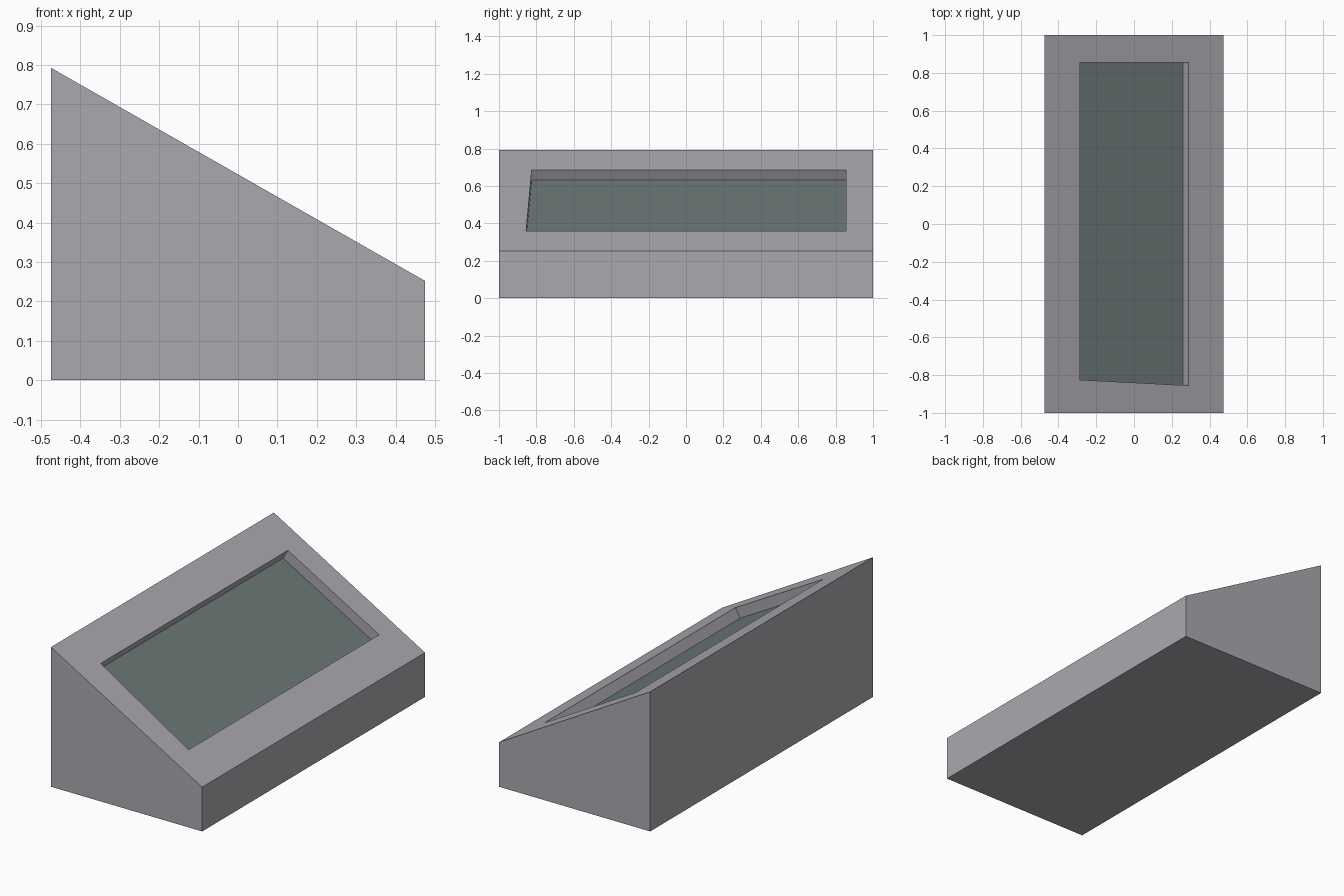
import bpy
import bmesh
from mathutils import Vector

cube = bpy.data.objects.get("Cube")
if cube:
    bpy.data.objects.remove(cube, do_unlink=True)

HALF_X, HALF_Y = 0.475, 1.0
HIGH, LOW = 0.793, 0.252
DEPTH = 0.06


def make_material(name, rgb):
    mat = bpy.data.materials.new(name)
    mat.use_nodes = True
    color = (*rgb, 1.0)
    mat.diffuse_color = color
    mat.node_tree.nodes["Principled BSDF"].inputs["Base Color"].default_value = color
    return mat


def slope_point(x, y):
    t = (x + HALF_X) / (2 * HALF_X)
    return Vector((x, y, HIGH + (LOW - HIGH) * t))


bm = bmesh.new()


def ring(points):
    return [bm.verts.new(p) for p in points]


def bridge(a, b):
    for i in range(4):
        j = (i + 1) % 4
        bm.faces.new((a[i], a[j], b[j], b[i]))


# Rings run from the base up over the rim and down into the recess
corners = [(-HALF_X, -HALF_Y), (HALF_X, -HALF_Y), (HALF_X, HALF_Y), (-HALF_X, HALF_Y)]
opening = [(-0.285, -0.825), (0.288, -0.855), (0.288, 0.855), (-0.285, 0.855)]
normal = Vector((HIGH - LOW, 0, 2 * HALF_X)).normalized()

base = ring([(x, y, 0) for x, y in corners])
edge = ring([slope_point(x, y) for x, y in corners])
rim = ring([slope_point(x, y) for x, y in opening])
floor = ring([slope_point(x, y) - normal * DEPTH for x, y in opening])

bm.faces.new(base[::-1])
bridge(base, edge)    # outer walls
bridge(edge, rim)     # sloped border
bridge(rim, floor)    # recess walls
panel = bm.faces.new(floor)
panel.material_index = 1
bmesh.ops.recalc_face_normals(bm, faces=bm.faces)

mesh = bpy.data.meshes.new("sloped_housing")
bm.to_mesh(mesh)
bm.free()
mesh.materials.append(make_material("warm grey", (0.41, 0.395, 0.425)))
mesh.materials.append(make_material("dark green grey", (0.15, 0.19, 0.183)))
housing = bpy.data.objects.new("sloped_housing", mesh)
bpy.context.collection.objects.link(housing)
